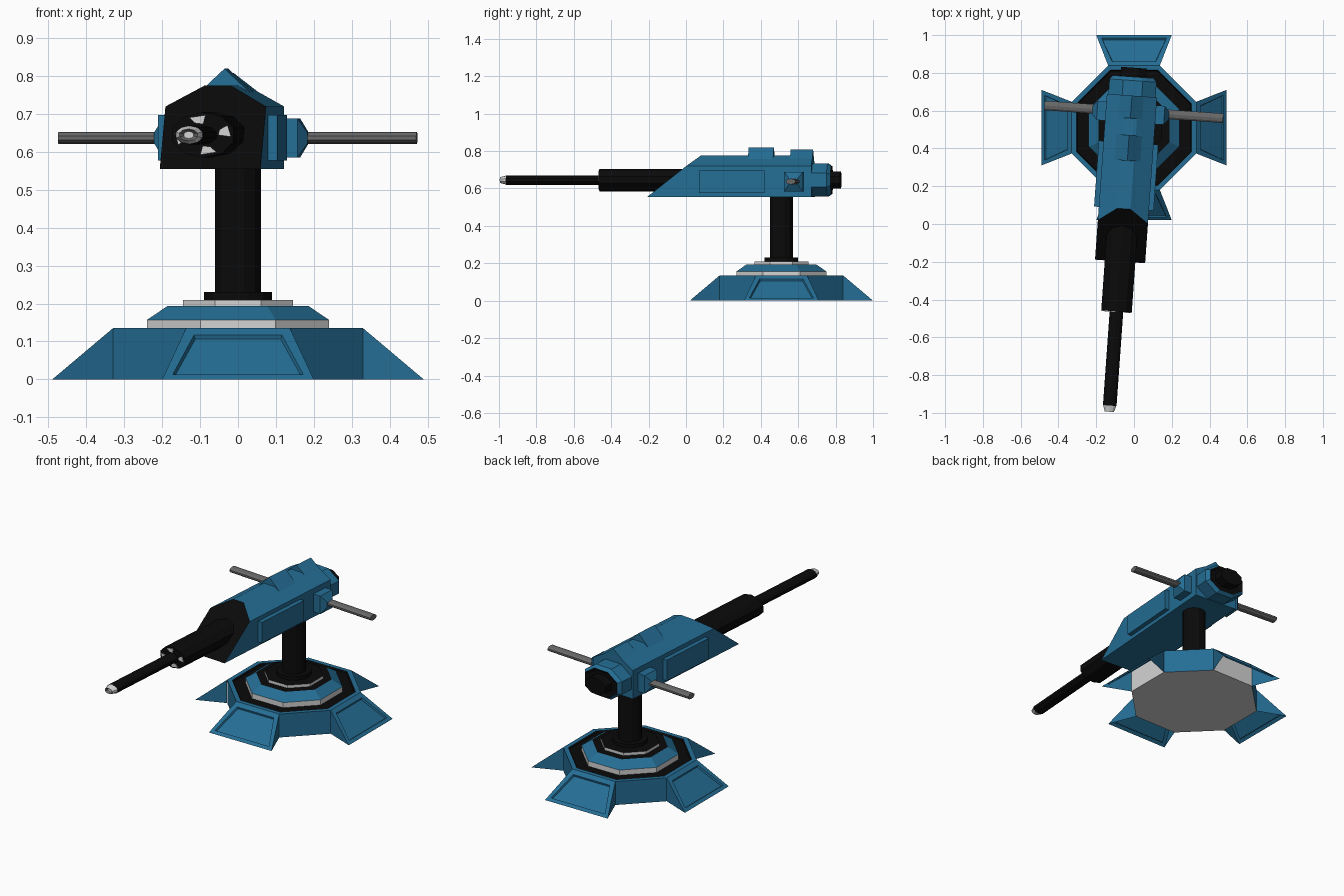
import bpy, bmesh
from math import pi, sin, cos, radians
from mathutils import Matrix, Vector

cube = bpy.data.objects.get("Cube")
if cube:
    bpy.data.objects.remove(cube, do_unlink=True)


def material(name, rgb):
    m = bpy.data.materials.new(name)
    m.use_nodes = True
    m.diffuse_color = (*rgb, 1)
    m.node_tree.nodes["Principled BSDF"].inputs["Base Color"].default_value = (*rgb, 1)
    return m


MATS = [material("steel blue", (0.018, 0.155, 0.30)), material("black", (0.003, 0.003, 0.003)),
        material("off white", (0.66, 0.66, 0.66)), material("grey", (0.14, 0.14, 0.14))]
BLUE, BLACK, WHITE, GREY = range(4)

BASE = Matrix.Translation((0, 0.51, 0))
HEAD = Matrix.Translation((-0.023, 0.51, 0)) @ Matrix.Rotation(radians(-4.1), 4, 'Z')
GUN_Z = 0.645


def finish(name, bm, matrix):
    mesh = bpy.data.meshes.new(name)
    bm.to_mesh(mesh)
    bm.free()
    for m in MATS:
        mesh.materials.append(m)
    ob = bpy.data.objects.new(name, mesh)
    ob.matrix_world = matrix
    bpy.context.collection.objects.link(ob)
    return ob


def loft(name, rings, mats, matrix, caps=(None, None), recolour=None):
    """Skin a list of equal point rings; mats gives one colour per band."""
    bm = bmesh.new()
    loops = [[bm.verts.new(p) for p in ring] for ring in rings]
    n = len(loops[0])
    for k, (a, b) in enumerate(zip(loops, loops[1:])):
        for i in range(n):
            j = (i + 1) % n
            bm.faces.new((a[i], a[j], b[j], b[i])).material_index = mats[k]
    for loop, colour, band in ((loops[0], caps[0], 0), (loops[-1], caps[1], -1)):
        bm.faces.new(loop).material_index = mats[band] if colour is None else colour
    bmesh.ops.recalc_face_normals(bm, faces=bm.faces[:])
    if recolour:
        for f in bm.faces:
            f.normal_update()
            recolour(f)
    return finish(name, bm, matrix)


def ellipse(centre, u, v, ru, rv, n):
    """Ring with flats on its axes; ru and rv reach to the flats."""
    k = 1 / cos(pi / n)
    angles = [2 * pi * (i + 0.5) / n for i in range(n)]
    return [Vector(centre) + Vector(u) * ru * k * cos(a) + Vector(v) * rv * k * sin(a) for a in angles]


X, Y, Z = (1, 0, 0), (0, 1, 0), (0, 0, 1)


def turned(name, profile, mats, n, **kw):
    return loft(name, [ellipse((0, 0, z), X, Y, r, r, n) for r, z in profile], mats, BASE, **kw)


def along_y(name, profile, mats, n, **kw):
    return loft(name, [ellipse((0, y, GUN_Z), X, Z, rx, rz, n) for y, rx, rz in profile], mats, HEAD, **kw)


def rect(x, y, z, hy, hz):
    return [(x, y + a * hy, z + b * hz) for a, b in ((-1, -1), (1, -1), (1, 1), (-1, 1))]


# Octagonal base: walls behind the feet are white
def base_walls(f):
    n = f.normal
    if abs(n.z) < 0.1 and f.calc_center_median().z < 0.1 and max(abs(n.x), abs(n.y)) > 0.9:
        f.material_index = WHITE


turned("base", [(0.33, 0), (0.33, 0.135), (0.305, 0.135), (0.30, 0.127), (0.24, 0.127),
                (0.24, 0.157), (0.187, 0.193), (0.145, 0.193), (0.145, 0.21)],
       [BLUE, BLUE, BLACK, BLACK, WHITE, BLUE, BLACK, WHITE], 8,
       caps=(WHITE, BLACK), recolour=base_walls)
turned("column", [(0.09, 0.208), (0.09, 0.23), (0.061, 0.23), (0.061, 0.57)], [BLACK] * 3, 12)

# Four hollow sloping feet with recessed panels
bm = bmesh.new()
panels = []
for q in range(4):
    turn = Matrix.Rotation(q * pi / 2, 3, 'Z')
    a, b, c, d, e, f = [bm.verts.new(turn @ Vector(p)) for p in (
        (-0.137, -0.33, 0.135), (0.137, -0.33, 0.135), (0.2, -0.49, 0),
        (-0.2, -0.49, 0), (-0.137, -0.33, 0), (0.137, -0.33, 0))]
    panels.append(bm.faces.new((d, c, b, a)))
    bm.faces.new((c, f, b))
    bm.faces.new((d, a, e))
bm.normal_update()
bmesh.ops.inset_individual(bm, faces=panels, thickness=0.035)
bm.normal_update()
bmesh.ops.inset_individual(bm, faces=panels, thickness=0.006, depth=-0.01)
finish("feet", bm, BASE)

# Gun housing with a slanted black front
section = [(-0.133, 0.555), (0.133, 0.555), (0.133, 0.72), (0.035, 0.775), (-0.035, 0.775), (-0.133, 0.72)]
front = [(x, -0.71 + (z - 0.555) * 1.27, z) for x, z in section]
back = [(x, 0.17, z) for x, z in section]
loft("housing", [front, back], [BLUE], HEAD, caps=(BLACK, BLUE))

# Rear collar and knob
along_y("rear_collar", [(0.15, 0.125, 0.088), (0.25, 0.125, 0.088), (0.27, 0.108, 0.074), (0.262, 0.09, 0.06)],
        [BLUE, BLUE, BLACK], 8, caps=(BLUE, BLACK))
along_y("rear_knob", [(0.25, 0.068, 0.045), (0.318, 0.068, 0.045)], [BLACK], 8)

# Barrel, sleeve and muzzle
along_y("barrel_sleeve", [(-0.35, 0.081, 0.057), (-0.975, 0.081, 0.057)], [BLACK], 10)
along_y("barrel", [(-0.96, 0.036, 0.024), (-1.475, 0.036, 0.024)], [BLACK], 10)
along_y("muzzle", [(-1.475, 0.035, 0.023), (-1.508, 0.024, 0.015), (-1.495, 0.013, 0.009)],
        [WHITE, GREY], 10, caps=(WHITE, WHITE))

# Four white vents set around the sleeve's end
for i in range(4):
    mid = radians(12 + 90 * i)
    corners = [(0.5, -0.22), (0.92, -0.3), (0.92, 0.3), (0.6, 0.22)]
    rings = [[(0.081 * r * cos(mid + t), y, GUN_Z + 0.057 * r * sin(mid + t)) for r, t in corners]
             for y in (-0.974, -0.979)]
    loft(f"sleeve_vent_{i + 1}", rings, [WHITE], HEAD)

# Ridged blocks on the roof
for name, y0, y1, top in (("front_roof_block", -0.175, -0.04, 0.82), ("rear_roof_block", 0.05, 0.17, 0.808)):
    rings = [[(-0.075, y, 0.75), (0.075, y, 0.75), (0, y, top)] for y in (y0, y1)]
    loft(name, rings, [BLUE], HEAD)

# Side panels, rod mounts and rods
for side, s, reach in (("left", 1, 0.49), ("right", -1, 0.458)):
    loft(f"{side}_side_panel", [rect(s * x, -0.255, 0.637, 0.175, 0.06) for x in (0.12, 0.158)], [BLUE], HEAD)
    loft(f"{side}_rod_mount", [rect(s * x, 0.078, 0.637, hy, hz) for x, hy, hz in
                               ((0.12, 0.05, 0.052), (0.178, 0.05, 0.052), (0.203, 0.022, 0.014))],
         [BLUE, BLUE], HEAD)
    loft(f"{side}_rod", [ellipse((s * x, 0.085, 0.637), Y, Z, 0.025, 0.015, 10) for x in (0.13, reach)],
         [GREY], HEAD)
